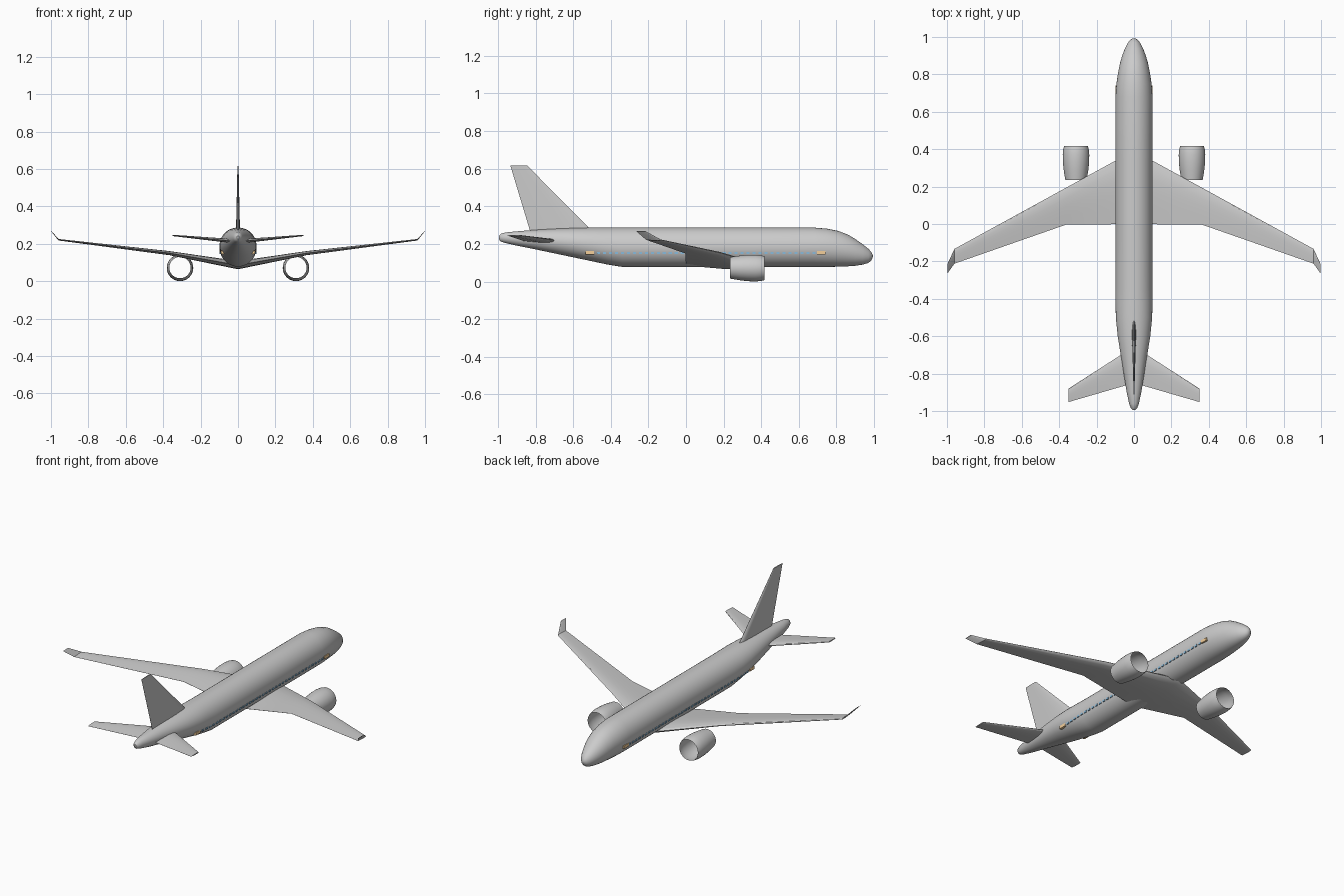
import bpy, bmesh, math
from mathutils import Vector

if "Cube" in bpy.data.objects:
    bpy.data.objects.remove(bpy.data.objects["Cube"])


def make(name, bm, mirror=False, angle=35, color=None):
    bmesh.ops.recalc_face_normals(bm, faces=bm.faces[:])
    me = bpy.data.meshes.new(name)
    bm.to_mesh(me)
    bm.free()
    ob = bpy.data.objects.new(name, me)
    bpy.context.collection.objects.link(ob)
    if mirror:
        ob.modifiers.new("mirror", 'MIRROR').merge_threshold = 0.0005
    if color:
        mat = bpy.data.materials.new(name)
        mat.diffuse_color = color
        mat.use_nodes = True
        mat.node_tree.nodes["Principled BSDF"].inputs["Base Color"].default_value = mat.diffuse_color
        me.materials.append(mat)
    if angle:
        bpy.ops.object.select_all(action='DESELECT')
        ob.select_set(True)
        bpy.context.view_layer.objects.active = ob
        bpy.ops.object.shade_smooth_by_angle(angle=math.radians(angle))
    return ob


def loft(bm, rings, cap_start=True, cap_end=True):
    loops = [[bm.verts.new(p) for p in r] for r in rings]
    n = len(loops[0])
    for a, b in zip(loops, loops[1:]):
        for i in range(n):
            j = (i + 1) % n
            bm.faces.new((a[i], a[j], b[j], b[i]))
    if cap_start:
        bm.faces.new(loops[0])
    if cap_end:
        bm.faces.new(loops[-1])


# Fuselage stations: y, half width, bottom z, top z
BODY = [(-0.995, 0.006, 0.225, 0.243), (-0.985, 0.017, 0.213, 0.254),
        (-0.96, 0.026, 0.205, 0.261), (-0.9, 0.039, 0.191, 0.267),
        (-0.8, 0.055, 0.171, 0.275), (-0.7, 0.071, 0.150, 0.281),
        (-0.6, 0.087, 0.129, 0.285), (-0.5, 0.097, 0.108, 0.287),
        (-0.42, 0.099, 0.091, 0.287), (-0.34, 0.099, 0.078, 0.287),
        (0.0, 0.099, 0.078, 0.287), (0.35, 0.099, 0.078, 0.287), (0.68, 0.099, 0.078, 0.287),
        (0.75, 0.094, 0.078, 0.281), (0.81, 0.085, 0.079, 0.269),
        (0.86, 0.075, 0.081, 0.250), (0.90, 0.063, 0.084, 0.226),
        (0.94, 0.048, 0.090, 0.198), (0.97, 0.032, 0.099, 0.174),
        (0.986, 0.018, 0.113, 0.156), (0.993, 0.005, 0.130, 0.141)]


def body_at(y):
    for a, b in zip(BODY, BODY[1:]):
        if a[0] <= y <= b[0]:
            t = (y - a[0]) / (b[0] - a[0])
            return [p + (q - p) * t for p, q in zip(a, b)]


def side_x(y, z):
    _, w, lo, hi = body_at(y)
    return w * math.sqrt(max(0, 1 - ((z - (lo + hi) / 2) / ((hi - lo) / 2)) ** 2))


bm = bmesh.new()
N = 40
loft(bm, [[(w * math.sin(2 * math.pi * i / N), y,
            (lo + hi) / 2 + (hi - lo) / 2 * math.cos(2 * math.pi * i / N)) for i in range(N)]
          for y, w, lo, hi in BODY])
make("fuselage", bm)

# Airfoil surfaces: station = x, z, leading y, trailing y, thickness
FOIL = [(0, 0), (0.03, 0.5), (0.12, 0.88), (0.3, 1), (0.5, 0.85), (0.75, 0.45), (1, 0.03)]


def foil(le, te, thick):
    upper = [(le + (te - le) * c, thick / 2 * h) for c, h in FOIL]
    lower = [(y, -h) for y, h in reversed(upper[1:])]
    return upper + lower


def surface(name, stations, upright=False):
    bm = bmesh.new()
    rings = []
    for x, z, le, te, t in stations:
        rings.append([(h, y, z) if upright else (x, y, z + h) for y, h in foil(le, te, t)])
    loft(bm, rings, cap_start=upright)
    make(name, bm, mirror=not upright, angle=30)


surface("wings", [(0, 0.086, 0.393, 0.0, 0.044),
                  (0.365, 0.150, 0.193, -0.004, 0.022),
                  (0.96, 0.222, -0.133, -0.212, 0.008),
                  (0.998, 0.268, -0.215, -0.265, 0.004)])
surface("tailplane", [(0, 0.212, -0.655, -0.850, 0.024),
                      (0.35, 0.245, -0.880, -0.952, 0.007)])
surface("tail_fin", [(0, 0.255, -0.485, -0.825, 0.022),
                     (0, 0.617, -0.845, -0.934, 0.006)], upright=True)

# Engine nacelles, open ducts
bm = bmesh.new()
E = 32
prof = [(0.235, 0.057), (0.29, 0.066), (0.33, 0.070), (0.37, 0.071), (0.40, 0.068), (0.418, 0.063)]
loft(bm, [[(0.31 + r * math.cos(2 * math.pi * i / E), y,
            0.071 + (0.235 + 0.183 - y) * 0.01 + r * math.sin(2 * math.pi * i / E))
           for i in range(E)] for y, r in prof], False, False)
make("engine_nacelles", bm, mirror=True, angle=40)


# Windows and doors sit on the body side
def add_box(bm, y, z, size):
    made = bmesh.ops.create_cube(bm, size=1)['verts']
    x = side_x(y, z)
    for v in made:
        v.co = Vector((x + v.co.x * size[0], y + v.co.y * size[1], z + v.co.z * size[2]))


bm = bmesh.new()
for i in range(37):
    add_box(bm, -0.465 + i * 1.145 / 36, 0.152, (0.006, 0.017, 0.011))
make("windows", bm, mirror=True, angle=0, color=(0.25, 0.5, 0.72, 1))

bm = bmesh.new()
for y in (-0.512, 0.718):
    add_box(bm, y, 0.154, (0.014, 0.045, 0.018))
make("doors", bm, mirror=True, angle=0, color=(0.9, 0.62, 0.32, 1))
